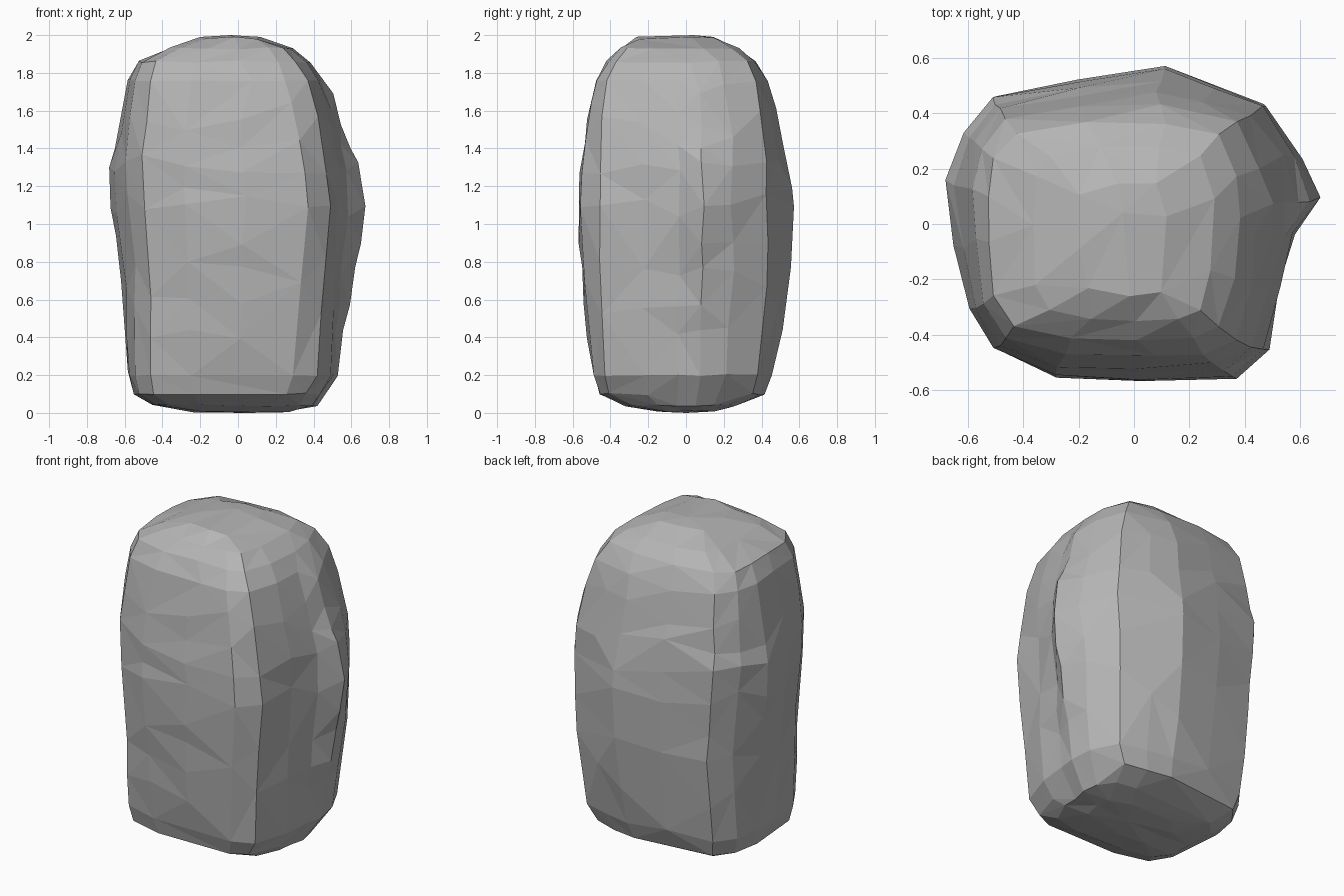
import bpy, bmesh, random
from mathutils import Vector

random.seed(11)
cube = bpy.data.objects.get("Cube")
if cube:
    bpy.data.objects.remove(cube)

stone = bpy.data.materials.new("stone grey")
stone.use_nodes = True
colour = (0.46, 0.46, 0.46, 1)
stone.diffuse_color = colour
stone.node_tree.nodes["Principled BSDF"].inputs["Base Color"].default_value = colour

# Outline of the widest level, counter-clockwise from the side ridge
belly = [(.675, .09), (.6, .25), (.48, .43), (.3, .5), (.11, .575), (-.2, .52),
         (-.49, .46), (-.59, .33), (-.675, .16), (-.64, -.08), (-.57, -.31),
         (-.49, -.45), (-.28, -.55), (.02, -.575), (.37, -.56), (.49, -.46),
         (.53, -.22), (.58, -.04)]
belly = [Vector((x / .675, y / .575)) for x, y in belly]

# Height, then left, right, front and back extents of each level
levels = [(.01, -.24, .29, -.17, .16), (.04, -.46, .41, -.32, .28),
          (.1, -.55, .46, -.46, .41), (.2, -.585, .53, -.49, .45),
          (.42, -.6, .56, -.52, .5), (.75, -.625, .62, -.555, .555),
          (1.08, -.675, .675, -.575, .575), (1.3, -.68, .635, -.56, .55),
          (1.55, -.625, .55, -.52, .49), (1.76, -.58, .46, -.48, .43),
          (1.86, -.53, .38, -.42, .37), (1.93, -.37, .29, -.35, .28),
          (1.985, -.2, .12, -.26, .15)]


def level_at(t):
    """Extents at a fractional level number."""
    i = min(int(t), len(levels) - 2)
    return [a + (b - a) * (t - i) for a, b in zip(levels[i], levels[i + 1])]


def boxy(p):
    """Move an outline point onto a rounded square."""
    return p / (abs(p.x) ** 5 + abs(p.y) ** 5) ** .2


def ring_points(t):
    z, left, right, front, back = level_at(t)
    reach = 1.4 if z < 1.08 else .95
    bulge = max(0, 1 - abs(z - 1.08) / reach)
    rough = .006
    lift = .03 if .3 < z < 1.7 else .006
    for p in belly:
        q = boxy(p).lerp(p, bulge)
        x = q.x * (right if q.x > 0 else -left)
        y = q.y * (back if q.y > 0 else -front)
        yield Vector((x + random.uniform(-rough, rough),
                      y + random.uniform(-rough, rough),
                      z + random.uniform(-lift, lift)))


# Chipped hollows: centre, reach and depth
chips = [((.45, -.4, 1.35), .2, .03), ((.55, -.1, .75), .2, .02)]


def chip(point):
    for centre, reach, depth in chips:
        near = max(0, 1 - (point - Vector(centre)).length / reach)
        inward = Vector((-point.x, -point.y, 0)).normalized()
        point += inward * depth * near
    return point


# Boulder: stacked rough rings closed by crown and foot points
bm = bmesh.new()
steps = [0, 1, 2, 3, 4, 4.5, 5, 5.5, 6, 6.5, 7, 7.5, 8, 8.5, 9, 10, 11, 12]
rings = [[bm.verts.new(chip(p)) for p in ring_points(t)] for t in steps]
count = len(belly)
for low, high in zip(rings, rings[1:]):
    for i in range(count):
        j = (i + 1) % count
        if random.random() < .5:
            bm.faces.new((low[i], low[j], high[j]))
            bm.faces.new((low[i], high[j], high[i]))
        else:
            bm.faces.new((low[i], low[j], high[i]))
            bm.faces.new((low[j], high[j], high[i]))
foot = bm.verts.new((.05, 0, 0))
crown = bm.verts.new((-.04, .04, 2))
for i in range(count):
    j = (i + 1) % count
    bm.faces.new((rings[0][j], rings[0][i], foot))
    bm.faces.new((rings[-1][i], rings[-1][j], crown))
bmesh.ops.recalc_face_normals(bm, faces=bm.faces[:])

mesh = bpy.data.meshes.new("boulder")
bm.to_mesh(mesh)
bm.free()
mesh.materials.append(stone)
boulder = bpy.data.objects.new("boulder", mesh)
bpy.context.collection.objects.link(boulder)

# Merge small facets into larger irregular planes
facets = boulder.modifiers.new("facets", 'DECIMATE')
facets.ratio = .65
